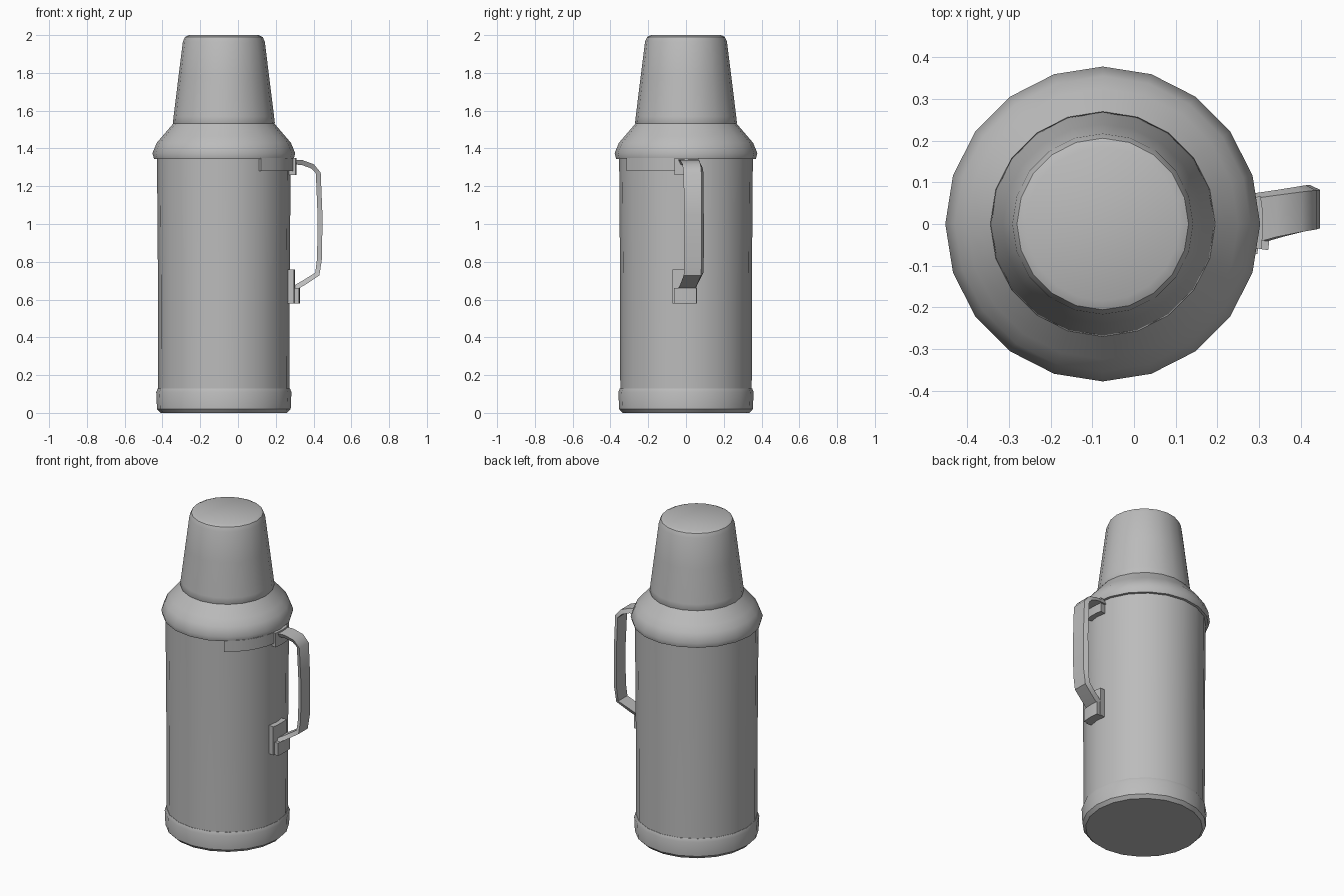
import bpy, bmesh, math
from mathutils import Vector

if "Cube" in bpy.data.objects:
    bpy.data.objects.remove(bpy.data.objects["Cube"])

CX = -0.075          # axis of the flask; the handle takes up the rest of the width
grey = bpy.data.materials.new("plain grey")
grey.diffuse_color = (0.5, 0.5, 0.5, 1)
grey.use_nodes = True
grey.node_tree.nodes["Principled BSDF"].inputs["Base Color"].default_value = grey.diffuse_color


def finish(name, bm, angle=40):
    bmesh.ops.recalc_face_normals(bm, faces=bm.faces)
    me = bpy.data.meshes.new(name)
    bm.to_mesh(me)
    bm.free()
    me.materials.append(grey)
    ob = bpy.data.objects.new(name, me)
    bpy.context.collection.objects.link(ob)
    bpy.ops.object.select_all(action='DESELECT')
    ob.select_set(True)
    bpy.context.view_layer.objects.active = ob
    bpy.ops.object.shade_smooth_by_angle(angle=math.radians(angle))
    return ob


def bridge(bm, rings, closed_ends=True):
    n = len(rings[0])
    for a, b in zip(rings, rings[1:]):
        for i in range(n):
            j = (i + 1) % n
            bm.faces.new((a[i], a[j], b[j], b[i]))
    if closed_ends:
        bm.faces.new(rings[0][::-1])
        bm.faces.new(rings[-1])


def lathe(name, profile, sides=20):
    """Closed turned part from (radius, height) points."""
    bm = bmesh.new()
    rings = []
    for r, z in profile:
        rings.append([bm.verts.new((CX + r * math.cos(math.tau * i / sides),
                                    r * math.sin(math.tau * i / sides), z))
                      for i in range(sides)])
    bridge(bm, rings)
    return finish(name, bm)


def arc_plate(name, a0, a1, z0, z1, r0, r1, steps=6):
    """Curved plate wrapped around the flask, angles in degrees."""
    bm = bmesh.new()
    rings = []
    for k in range(steps + 1):
        a = math.radians(a0 + (a1 - a0) * k / steps)
        rings.append([bm.verts.new((CX + r * math.cos(a), r * math.sin(a), z))
                      for r, z in ((r0, z0), (r1, z0), (r1, z1), (r0, z1))])
    bridge(bm, rings)
    return finish(name, bm)


# Turned parts
lathe("base_band", [(0.335, 0.0), (0.354, 0.02), (0.358, 0.11), (0.35, 0.13)])
lathe("body", [(0.348, 0.12), (0.349, 0.7), (0.354, 1.36)])
lathe("collar", [(0.345, 1.345), (0.37, 1.345), (0.378, 1.375), (0.355, 1.43),
                 (0.325, 1.465), (0.295, 1.50), (0.265, 1.535)])
lathe("cup_lid", [(0.262, 1.52), (0.27, 1.535), (0.266, 1.57), (0.24, 1.78),
                  (0.217, 1.965), (0.206, 1.99), (0.185, 2.0)])

# Clamp strip under the collar, and the lower handle mount
arc_plate("clamp_strip", -58, 4, 1.28, 1.35, 0.345, 0.372)
arc_plate("lower_mount", -11, 9, 0.58, 0.76, 0.34, 0.378, 4)
arc_plate("lower_mount_pad", -9, 8, 0.58, 0.66, 0.37, 0.402, 4)
arc_plate("upper_mount", -9, 10, 1.26, 1.35, 0.34, 0.385, 4)

# Handle: a flat strap swept along a bent path, (x, z, y centre, half width)
path = [(0.27, 1.33, 0.01, 0.055), (0.34, 1.325, 0.025, 0.05),
        (0.395, 1.305, 0.035, 0.048), (0.425, 1.27, 0.04, 0.047),
        (0.434, 1.05, 0.042, 0.046), (0.432, 0.82, 0.042, 0.046),
        (0.42, 0.735, 0.04, 0.046), (0.35, 0.69, 0.02, 0.045),
        (0.28, 0.65, 0.0, 0.045)]
bm = bmesh.new()
rings = []
for i, (x, z, y, w) in enumerate(path):
    p, q = path[max(i - 1, 0)], path[min(i + 1, len(path) - 1)]
    t = Vector((q[0] - p[0], q[1] - p[1])).normalized()
    n = Vector((-t.y, t.x)) * 0.013
    rings.append([bm.verts.new((x + s * n.x, y + u * w - s * 0.006, z + s * n.y))
                  for s, u in ((-1, -1), (1, -1), (1, 1), (-1, 1))])
bridge(bm, rings)
finish("handle", bm)
